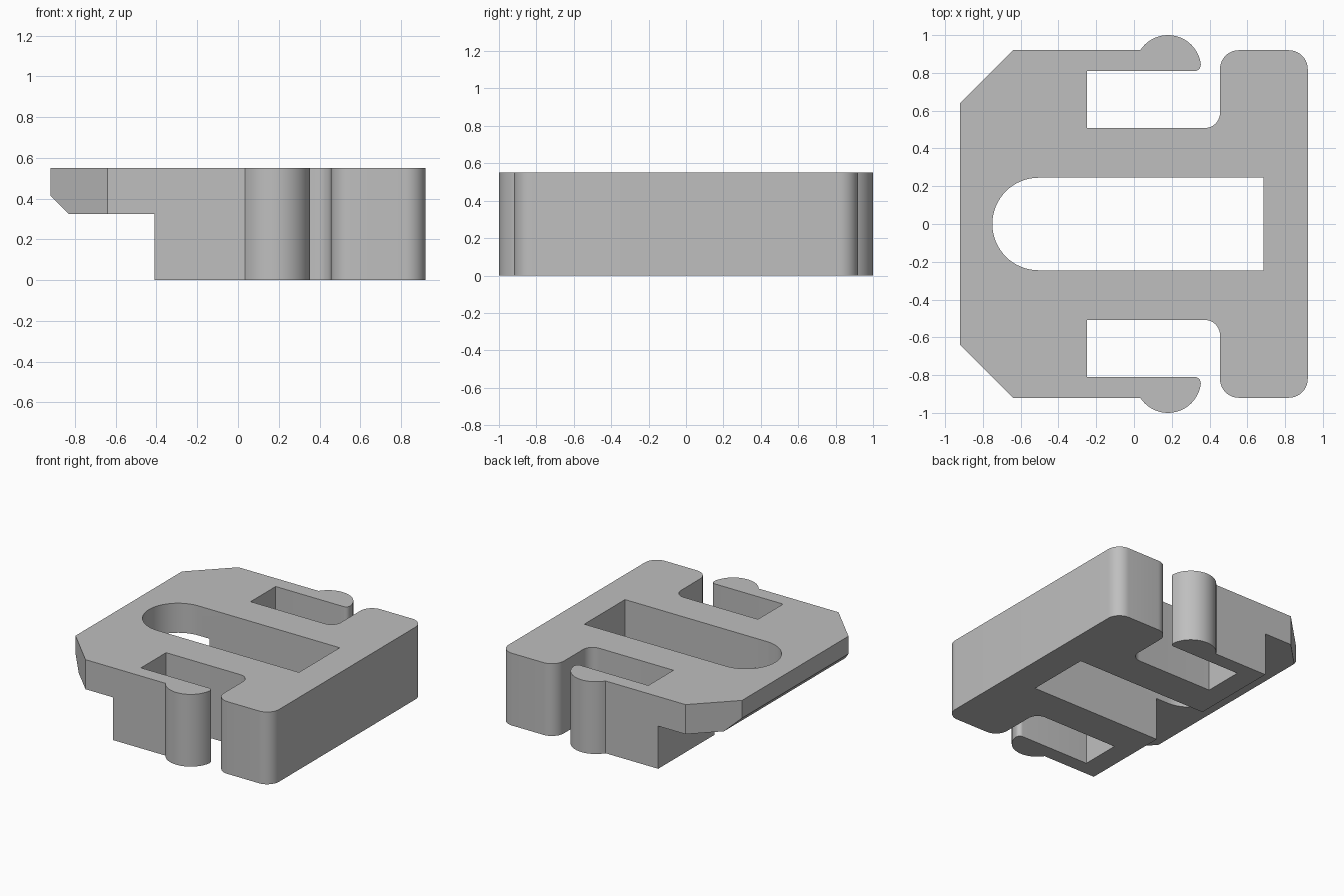
import bpy, bmesh
from math import sin, cos, radians
from mathutils import Vector

default = bpy.data.objects.get("Cube")
if default:
    bpy.data.objects.remove(default, do_unlink=True)

TOP = 0.55

grey = bpy.data.materials.new("plain_grey")
grey.use_nodes = True
grey.diffuse_color = (0.52, 0.52, 0.52, 1)
grey.node_tree.nodes["Principled BSDF"].inputs["Base Color"].default_value = (0.52, 0.52, 0.52, 1)


def arc(cx, cy, r, start, end, steps):
    """Points along a circular arc, angles in degrees."""
    angles = [radians(start + (end - start) * i / steps) for i in range(steps + 1)]
    return [(cx + r * cos(a), cy + r * sin(a)) for a in angles]


def prism(name, points, sweep):
    """Solid made by sweeping a flat 3D outline along a vector."""
    bm = bmesh.new()
    face = bm.faces.new([bm.verts.new(p) for p in points])
    result = bmesh.ops.extrude_face_region(bm, geom=[face])
    moved = [g for g in result["geom"] if isinstance(g, bmesh.types.BMVert)]
    bmesh.ops.translate(bm, verts=moved, vec=Vector(sweep))
    bmesh.ops.recalc_face_normals(bm, faces=bm.faces)
    mesh = bpy.data.meshes.new(name)
    bm.to_mesh(mesh)
    bm.free()
    obj = bpy.data.objects.new(name, mesh)
    bpy.context.collection.objects.link(obj)
    obj.data.materials.append(grey)
    return obj


def cut(obj, cutter):
    """Subtract the cutter, then discard it."""
    cutter.hide_render = True
    mod = obj.modifiers.new("cut", "BOOLEAN")
    mod.operation = "DIFFERENCE"
    mod.solver = "EXACT"
    mod.object = cutter
    bpy.context.view_layer.objects.active = obj
    bpy.ops.object.modifier_apply(modifier=mod.name)
    bpy.data.objects.remove(cutter, do_unlink=True)


# Half outline: bevelled nose, spring arm with round catch, notch, rounded foot
half = [(-0.92, 0.64), (-0.64, 0.92)]
half += arc(0.18, 0.825, 0.175, 147, 5, 24)
half += arc(0.322, 0.841, 0.031, 0, -90, 6)
half += [(-0.25, 0.81), (-0.25, 0.508)]
half += arc(0.375, 0.588, 0.08, -90, 0, 10)
half += arc(0.555, 0.82, 0.1, 180, 90, 10)
half += arc(0.82, 0.82, 0.1, 90, 0, 10)
outline = half + [(x, -y) for x, y in reversed(half)]
body = prism("clip_body", [(x, y, 0) for x, y in outline], (0, 0, TOP))

# Central slot with one round end
slot = arc(-0.505, 0, 0.245, 90, 270, 32) + [(0.685, -0.245), (0.685, 0.245)]
cut(body, prism("slot_cutter", [(x, y, -0.1) for x, y in slot], (0, 0, 1)))

# Step under the nose, with a bevelled lower lip
step = [(-0.41, -0.1), (-0.41, 0.325), (-0.83, 0.325), (-1.0, 0.495), (-1.0, -0.1)]
cut(body, prism("step_cutter", [(x, -1.2, z) for x, z in step], (0, 2.4, 0)))

# Smooth the round walls, keep the edges crisp
bpy.ops.object.select_all(action="DESELECT")
body.select_set(True)
bpy.context.view_layer.objects.active = body
bpy.ops.object.shade_smooth_by_angle(angle=radians(25))
